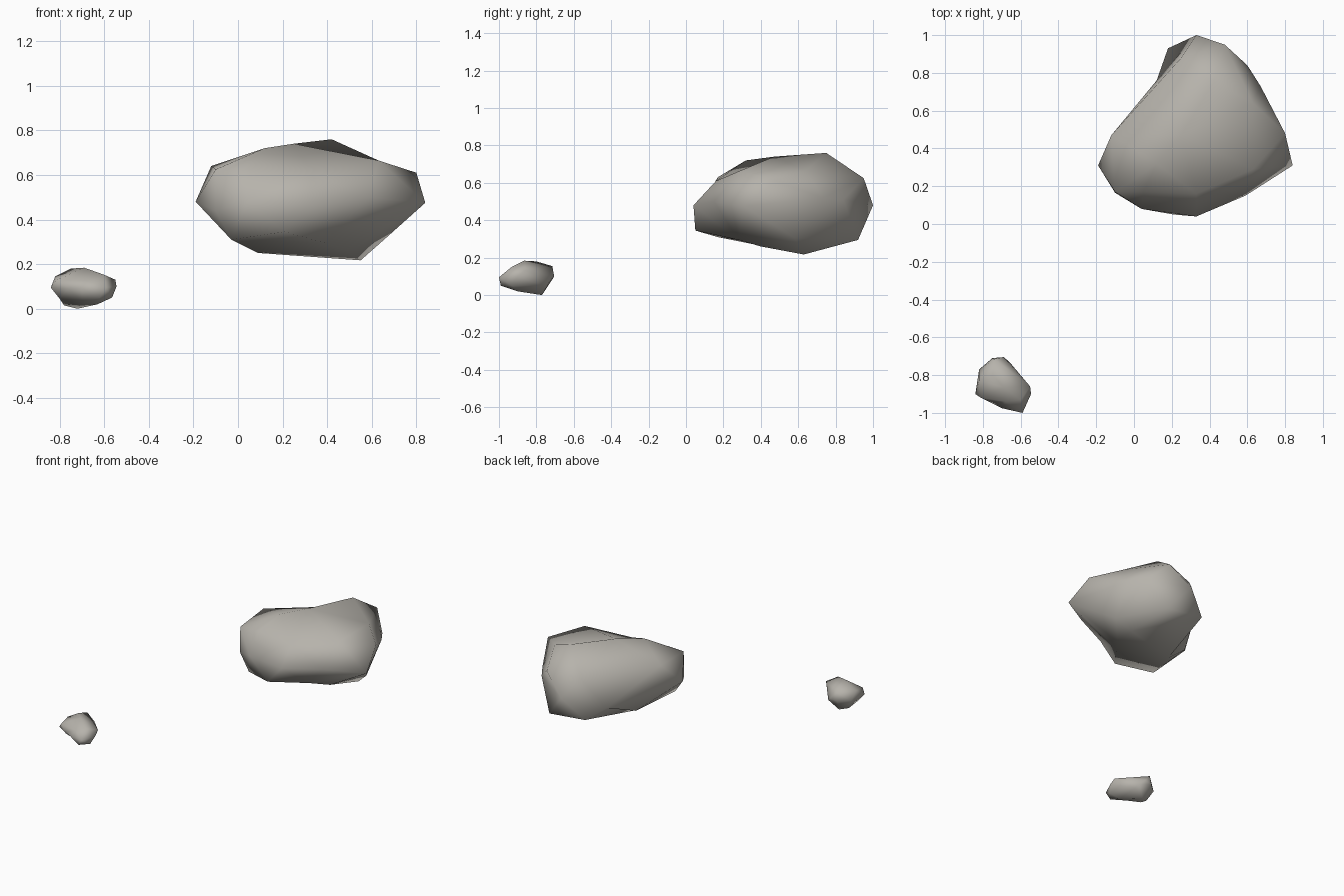
import bpy, bmesh
from mathutils import Vector

stone = bpy.data.materials.new("warm grey stone")
stone.diffuse_color = (0.47, 0.45, 0.41, 1)


def rock(name, corners):
    """Join corner points into a closed stone; slight hollows are kept
    because the faces are found on a sphere around the middle."""
    pts = [Vector(c) for c in corners]
    lo = Vector([min(p[i] for p in pts) for i in range(3)])
    hi = Vector([max(p[i] for p in pts) for i in range(3)])
    mid, half = (lo + hi) / 2, (hi - lo) / 2
    bm = bmesh.new()
    place = {}
    for p in pts:
        d = p - mid
        v = bm.verts.new(Vector([d[i] / half[i] for i in range(3)]).normalized())
        place[v] = p
    bmesh.ops.convex_hull(bm, input=list(bm.verts))
    for v in bm.verts:
        v.co = place[v]
    bmesh.ops.recalc_face_normals(bm, faces=bm.faces)
    for f in bm.faces:
        f.smooth = True
    mesh = bpy.data.meshes.new(name)
    bm.to_mesh(mesh)
    bm.free()
    mesh.materials.append(stone)
    ob = bpy.data.objects.new(name, mesh)
    bpy.context.collection.objects.link(ob)
    return ob


# Large floating rock: waist, shoulders, top, then underside
rock("large_rock", [
    (-.19, .31, .48), (-.10, .165, .44), (.04, .08, .48), (.33, .04, .48),
    (.59, .15, .50), (.84, .31, .475), (.67, .73, .52), (.60, .84, .51),
    (.33, 1.0, .48), (.12, .76, .37),
    (-.12, .47, .64), (-.10, .17, .625), (.05, .17, .63), (.33, .16, .61),
    (.80, .48, .61), (.48, .95, .625), (.25, .88, .60),
    (.12, .32, .72), (.25, .47, .74), (.42, .75, .76), (.63, .29, .665),
    (.63, .64, .665),
    (.21, .05, .345), (-.03, .17, .31), (.02, .56, .30),
    (.18, .93, .33), (.48, .92, .295), (.65, .58, .305), (.39, .28, .295),
    (.48, .40, .26), (.09, .47, .25), (.55, .63, .217),
])

# Small rock on the ground
rock("small_rock", [
    (-.84, -.90, .095), (-.81, -.92, .13), (-.82, -.83, .145), (-.82, -.77, .09),
    (-.75, -.71, .09), (-.74, -.715, .155), (-.69, -.705, .10), (-.66, -.73, .07),
    (-.55, -.86, .13), (-.545, -.90, .10), (-.59, -1.0, .095), (-.62, -.99, .05),
    (-.70, -.975, .09), (-.76, -.945, .09), (-.60, -.93, .152), (-.69, -.865, .184),
    (-.75, -.80, .18), (-.68, -.94, .125), (-.565, -.93, .05), (-.63, -.90, .02),
    (-.72, -.77, .0), (-.78, -.80, .015), (-.80, -.88, .045), (-.70, -.90, .03),
    (-.65, -.76, .05),
])
